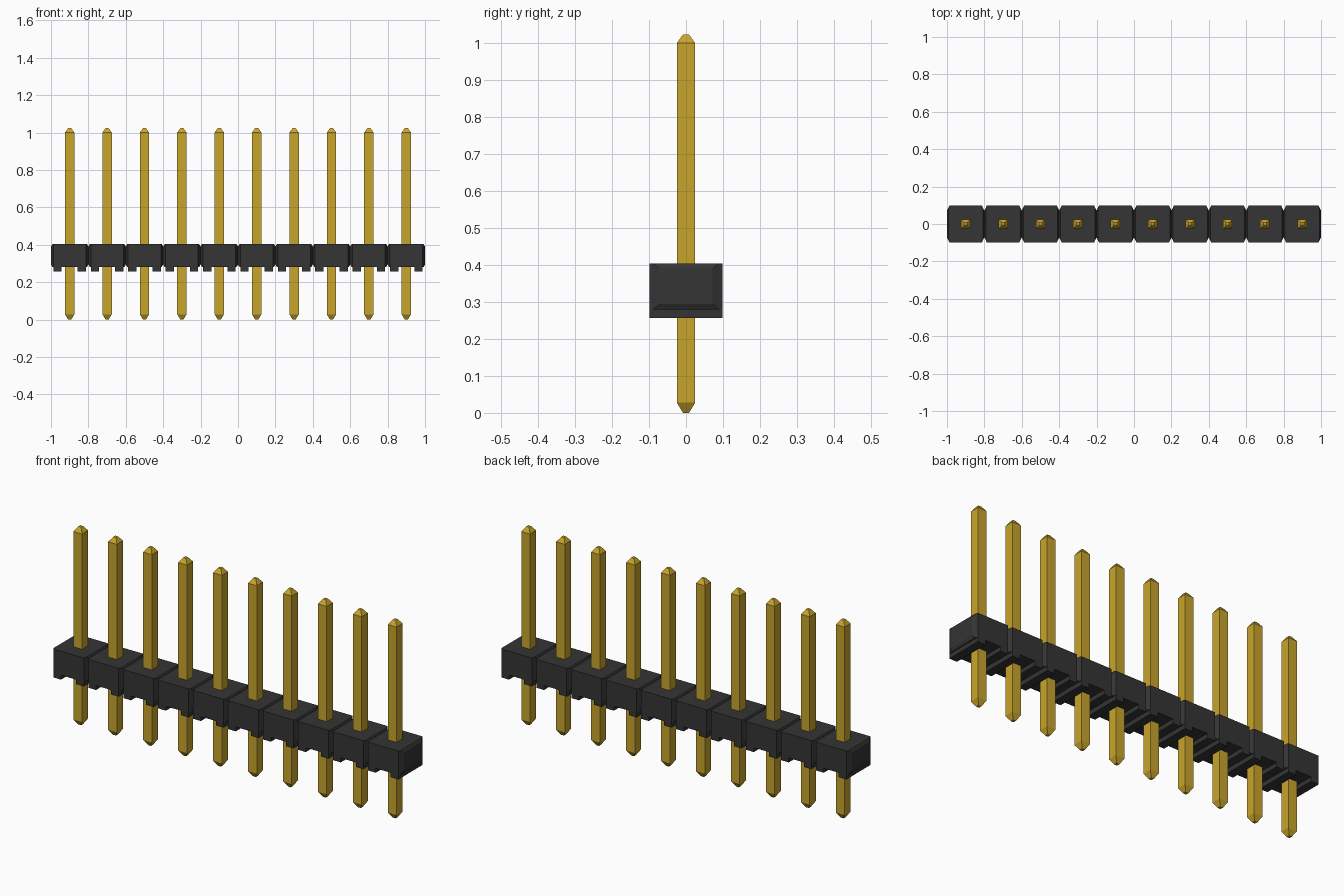
import bpy
import bmesh
from mathutils import Matrix, Vector

if "Cube" in bpy.data.objects:
    bpy.data.objects.remove(bpy.data.objects["Cube"], do_unlink=True)

COUNT = 10
PITCH = 0.2
CENTRES = [(i - (COUNT - 1) / 2) * PITCH for i in range(COUNT)]


def material(name, colour):
    mat = bpy.data.materials.new(name)
    mat.use_nodes = True
    mat.diffuse_color = colour
    mat.node_tree.nodes["Principled BSDF"].inputs["Base Color"].default_value = colour
    return mat


def loft(bm, rings):
    """Skin a list of four-point rings and close both ends."""
    loops = [[bm.verts.new(p) for p in ring] for ring in rings]
    for a, b in zip(loops, loops[1:]):
        for i in range(4):
            j = (i + 1) % 4
            bm.faces.new((a[i], a[j], b[j], b[i]))
    bm.faces.new(loops[0])
    bm.faces.new(loops[-1])


def box(bm, low, high):
    low, high = Vector(low), Vector(high)
    place = Matrix.Translation((low + high) / 2) @ Matrix.Diagonal((high - low).to_4d())
    bmesh.ops.create_cube(bm, size=1, matrix=place)


def finish(bm, name, mat):
    bmesh.ops.recalc_face_normals(bm, faces=bm.faces)
    mesh = bpy.data.meshes.new(name)
    bm.to_mesh(mesh)
    bm.free()
    mesh.materials.append(mat)
    return link(name, mesh)


def link(name, mesh):
    obj = bpy.data.objects.new(name, mesh)
    bpy.context.collection.objects.link(obj)
    return obj


black = material("black plastic", (0.035, 0.035, 0.036, 1))
gold = material("gold metal", (0.58, 0.375, 0.025, 1))


# Housing: cells joined by narrow tapered necks
def section(x, half, bottom, top):
    return [(x, -half, bottom), (x, half, bottom), (x, half, top), (x, -half, top)]


NECK = (0.072, 0.295, 0.39)
SHOULDER = (0.088, 0.28, 0.404)
FULL = (0.099, 0.28, 0.404)

rings = [section(CENTRES[0] - PITCH / 2, *NECK)]
for x in CENTRES:
    rings += [
        section(x - 0.092, *SHOULDER),
        section(x - 0.087, *FULL),
        section(x + 0.087, *FULL),
        section(x + 0.092, *SHOULDER),
        section(x + PITCH / 2, *NECK),
    ]
bm = bmesh.new()
loft(bm, rings)
finish(bm, "housing", black)

# Standoff ribs: two under every cell
bm = bmesh.new()
for x in CENTRES:
    for side in (-1, 1):
        inner, outer = sorted((x + side * 0.043, x + side * 0.087))
        box(bm, (inner, -0.099, 0.257), (outer, 0.099, 0.282))
finish(bm, "standoff_ribs", black)


# Pins: square posts with blunt pyramid tips
def square(half, z):
    return [(-half, -half, z), (half, -half, z), (half, half, z), (-half, half, z)]


bm = bmesh.new()
loft(bm, [square(0.008, 0), square(0.025, 0.028),
          square(0.025, 1.0), square(0.008, 1.024)])
first_pin = finish(bm, "pin_1", gold)
first_pin.location.x = CENTRES[0]
for i, x in enumerate(CENTRES[1:], 2):
    link(f"pin_{i}", first_pin.data).location.x = x
